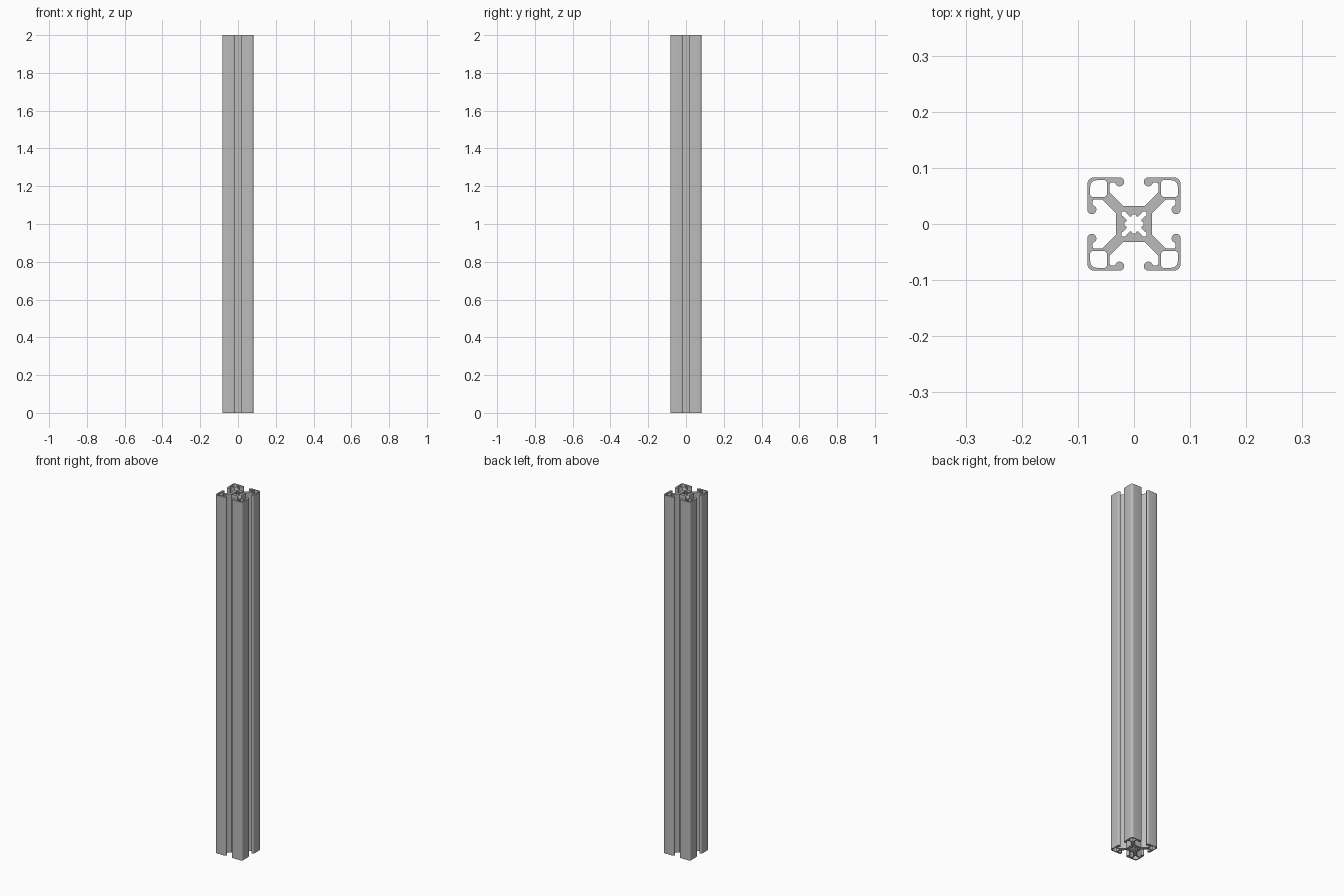
import bpy
import math

cube = bpy.data.objects.get("Cube")
if cube:
    bpy.data.objects.remove(cube, do_unlink=True)

LENGTH = 2.0
HALF = 0.083          # half width of the bar


def arc(cx, cy, r, start, end, steps):
    """Points on an arc, angles in degrees."""
    return [(cx + r * math.cos(math.radians(start + (end - start) * i / steps)),
             cy + r * math.sin(math.radians(start + (end - start) * i / steps)))
            for i in range(steps + 1)]


def quarter(octant):
    """Mirror a half-quarter path across the diagonal."""
    mirrored = [(y, x) for x, y in reversed(octant)]
    if abs(octant[-1][0] - octant[-1][1]) < 1e-6:
        mirrored = mirrored[1:]
    return octant + mirrored


def turn(points, k):
    """Rotate points by k quarter turns."""
    for _ in range(k):
        points = [(y, -x) for x, y in points]
    return points


def ring(octant):
    """Complete a closed loop with fourfold symmetry."""
    q = quarter(octant)
    return [p for k in range(4) for p in turn(q, k)]


# Outer contour: slot floor, diagonal arm, slot wall, rounded lip, outer corner
outer = [(0.019, 0.032), (0.0425, 0.0555), (0.0435, 0.058)]
outer += arc(0.0395, 0.070, 0.004, 0, 90, 4)
outer += arc(0.0255, 0.075, 0.008, -7, -270, 14)
outer += arc(0.071, HALF - 0.012, 0.012, 90, 45, 4)

# Core bore: four diagonal slots with small notches between teeth
bore = [(0.0015, 0.017), (0.0035, 0.0165), (0.005, 0.0135), (0.0075, 0.0135),
        (0.014, 0.020), (0.0155, 0.0225), (0.0205, 0.0225), (0.022, 0.022)]

# Hollow chamber in each corner, rounder toward the outside
lo, hi, small, big = 0.0485, 0.078, 0.003, 0.011
chamber = (arc(hi - big, hi - big, big, 0, 90, 6)
           + arc(lo + small, hi - small, small, 90, 180, 3)
           + arc(lo + small, lo + small, small, 180, 270, 3)
           + arc(hi - small, lo + small, small, 270, 360, 3))

# Filled section extruded along the length
loops = [ring(outer), ring(bore)] + [turn(chamber, k) for k in range(4)]
section = bpy.data.curves.new("extruded_bar", "CURVE")
section.dimensions = "2D"
section.fill_mode = "BOTH"
section.extrude = LENGTH / 2
for loop in loops:
    spline = section.splines.new("POLY")
    spline.points.add(len(loop) - 1)
    for point, (x, y) in zip(spline.points, loop):
        point.co = (x, y, 0, 1)
    spline.use_cyclic_u = True

bar = bpy.data.objects.new("extruded_bar", section)
bpy.context.collection.objects.link(bar)
bpy.ops.object.select_all(action="DESELECT")
bar.select_set(True)
bpy.context.view_layer.objects.active = bar
bpy.ops.object.convert(target="MESH")
bar = bpy.context.object

# Weld the caps to the walls and stand the bar on the ground
bpy.ops.object.mode_set(mode="EDIT")
bpy.ops.mesh.select_all(action="SELECT")
bpy.ops.mesh.remove_doubles(threshold=0.00005)
bpy.ops.mesh.normals_make_consistent(inside=False)
bpy.ops.object.mode_set(mode="OBJECT")
for v in bar.data.vertices:
    v.co.z += LENGTH / 2
bpy.ops.object.shade_smooth_by_angle(angle=math.radians(30))

# Plain aluminium grey
metal = bpy.data.materials.new("aluminium_grey")
colour = (0.5, 0.5, 0.5, 1)
metal.use_nodes = True
metal.diffuse_color = colour
metal.node_tree.nodes["Principled BSDF"].inputs["Base Color"].default_value = colour
bar.data.materials.clear()
bar.data.materials.append(metal)
